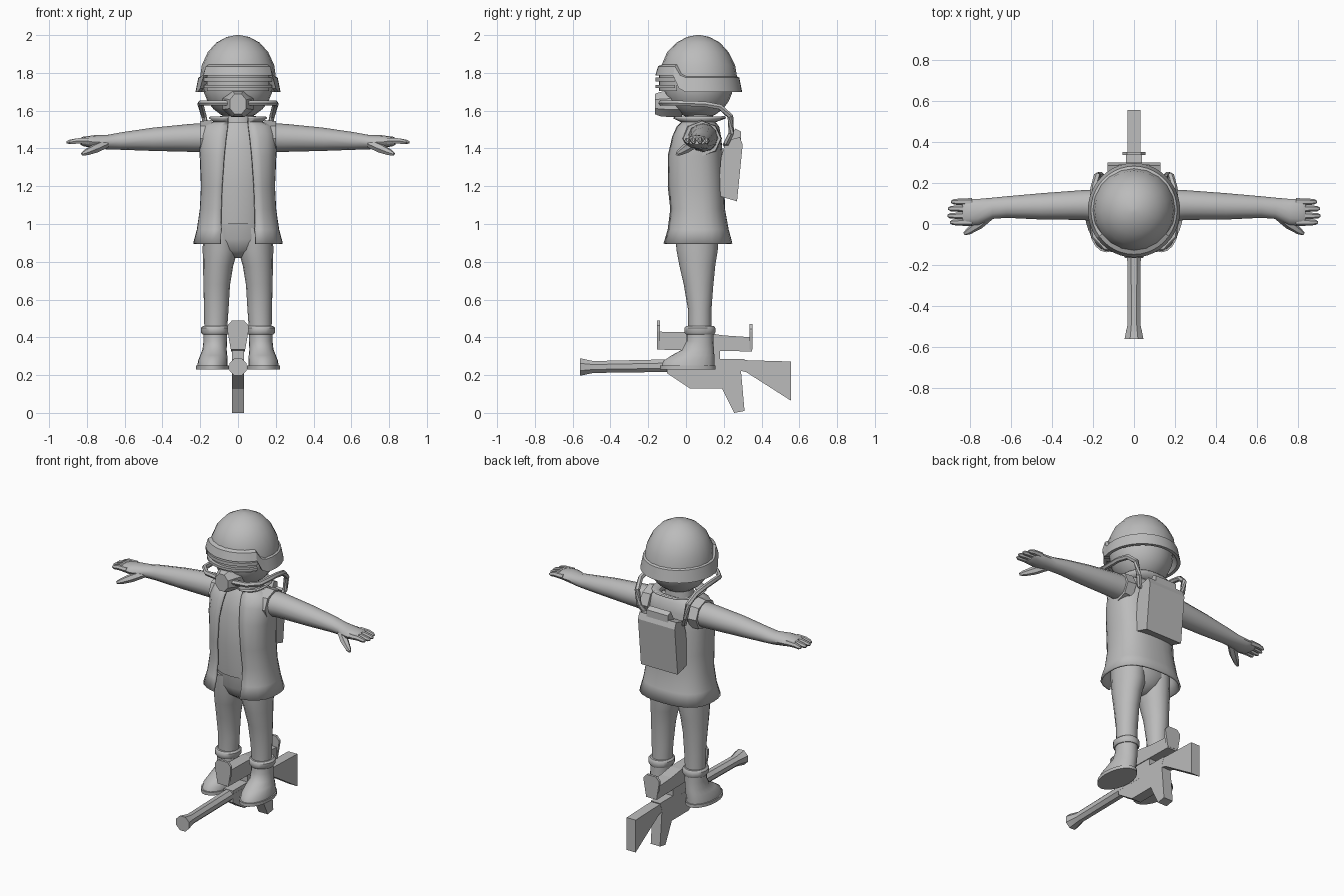
import bpy
import bmesh
from math import sin, cos, pi, asin, radians
from mathutils import Vector

if "Cube" in bpy.data.objects:
    bpy.data.objects.remove(bpy.data.objects["Cube"])

grey = bpy.data.materials.new("plain_grey")
grey.use_nodes = True
grey.diffuse_color = (0.5, 0.5, 0.5, 1)
grey.node_tree.nodes["Principled BSDF"].inputs["Base Color"].default_value = (0.5, 0.5, 0.5, 1)


def skin(name, rings, closed=True, caps=True, mirror=False, thick=0, smooth=40):
    """Join rings of points into one surface."""
    bm = bmesh.new()
    rows = [[bm.verts.new(p) for p in ring] for ring in rings]
    n = len(rows[0])
    for a, b in zip(rows, rows[1:]):
        for i in range(n if closed else n - 1):
            j = (i + 1) % n
            bm.faces.new((a[i], a[j], b[j], b[i]))
    if caps:
        bm.faces.new(rows[0])
        bm.faces.new(rows[-1])
    bmesh.ops.recalc_face_normals(bm, faces=bm.faces)
    mesh = bpy.data.meshes.new(name)
    bm.to_mesh(mesh)
    bm.free()
    mesh.materials.append(grey)
    obj = bpy.data.objects.new(name, mesh)
    bpy.context.collection.objects.link(obj)
    if thick:
        mod = obj.modifiers.new("thickness", "SOLIDIFY")
        mod.thickness = thick
        mod.offset = 0
    if mirror:
        obj.modifiers.new("mirror", "MIRROR")
    if smooth:
        bpy.ops.object.select_all(action="DESELECT")
        obj.select_set(True)
        bpy.context.view_layer.objects.active = obj
        bpy.ops.object.shade_smooth_by_angle(angle=radians(smooth))
    return obj


def upright(name, spec, n=16, **kw):
    """Loft along z; each entry is z, x0, x1, y0, y1."""
    rings = []
    for z, x0, x1, y0, y1 in spec:
        rings.append([((x0 + x1) / 2 + (x1 - x0) / 2 * cos(2 * pi * i / n),
                       (y0 + y1) / 2 + (y1 - y0) / 2 * sin(2 * pi * i / n), z) for i in range(n)])
    return skin(name, rings, **kw)


def sideways(name, spec, n=12, **kw):
    """Loft along x; each entry is x, y0, y1, z0, z1."""
    rings = []
    for x, y0, y1, z0, z1 in spec:
        rings.append([(x, (y0 + y1) / 2 + (y1 - y0) / 2 * cos(2 * pi * i / n),
                       (z0 + z1) / 2 + (z1 - z0) / 2 * sin(2 * pi * i / n)) for i in range(n)])
    return skin(name, rings, **kw)


def tube(name, path, radii, n=6, **kw):
    pts = [Vector(p) for p in path]
    rings = []
    for k, p in enumerate(pts):
        way = pts[min(k + 1, len(pts) - 1)] - pts[max(k - 1, 0)]
        q = way.to_track_quat("Z", "X")
        r = radii[k] if isinstance(radii, list) else radii
        rings.append([p + q @ Vector((r * cos(2 * pi * (i + .5) / n), r * sin(2 * pi * (i + .5) / n), 0))
                      for i in range(n)])
    return skin(name, rings, **kw)


def plate(name, outline, w, taper=1):
    """Extrude a y-z outline to half width w on both sides of the middle."""
    return skin(name, [[(s * w, y, z) for y, z in outline] for s in (-1, 1)], smooth=0)


# Head
bpy.ops.mesh.primitive_uv_sphere_add(segments=20, ring_count=12, radius=0.185, location=(0, 0.065, 1.74))
head = bpy.context.object
head.name = "head"
head.data.materials.append(grey)
bpy.ops.object.shade_smooth()

# Helmet dome, and a rim that rises over the face
upright("helmet_dome", [(1.78, -.2, .2, -.135, .27), (1.84, -.192, .192, -.13, .26), (1.91, -.16, .16, -.1, .225),
                        (1.96, -.115, .115, -.05, .18), (1.99, -.06, .06, .005, .125), (2.0, -.01, .01, .055, .075)], n=20)


def rim_ring(grow, front_z, back_z):
    ring = []
    for i in range(40):
        a = 2 * pi * i / 40
        x, y = (.2 + grow) * sin(a), .067 - (.205 + grow) * cos(a)
        t = min(1, max(0, (cos(a) - .42) * 6))
        ring.append((x, y, back_z + (front_z - back_z) * t))
    return ring


skin("helmet_rim", [rim_ring(-.012, 1.845, 1.785), rim_ring(.01, 1.835, 1.775), rim_ring(.025, 1.785, 1.70),
                    rim_ring(.005, 1.785, 1.70), rim_ring(-.02, 1.80, 1.74)], caps=False, smooth=30)


# Goggles: two curved bars and a recessed lens
def visor(name, r, z0, z1, depth):
    arc = [radians(-58 + 116 * i / 12) for i in range(13)]
    rings = [[(q * sin(a), .06 - q * 1.05 * cos(a), z) for a in arc]
             for q, z in ((r - depth, z0), (r, z0), (r, z1), (r - depth, z1))]
    skin(name, rings, closed=False, caps=False, smooth=30)


visor("goggle_lens", .193, 1.705, 1.79, .03)
visor("goggle_upper_bar", .212, 1.755, 1.775, .04)
visor("goggle_lower_bar", .212, 1.72, 1.735, .04)

# Breathing mask with hoses to the backpack
mask = [(-.165, .045, .058), (-.135, .062, .07), (-.08, .085, .075), (-.02, .08, .07)]
skin("mask", [[(w * cos(pi * i / 4 + pi / 8) * 1.05, y, 1.635 + h * sin(pi * i / 4 + pi / 8)) for i in range(8)]
              for y, w, h in mask], smooth=30)
tube("breathing_hose", [(.05, -.13, 1.64), (.14, -.115, 1.64), (.195, -.06, 1.64), (.2, .1, 1.635), (.195, .18, 1.62),
                        (.18, .235, 1.57), (.165, .24, 1.48), (.14, .215, 1.43), (.09, .21, 1.42)], .016, mirror=True)

# Torso and neck
upright("neck", [(1.45, -.1, .1, -.02, .15), (1.62, -.08, .08, 0, .14)])
upright("shirt", [(1.0, -.17, .17, -.075, .17), (1.2, -.17, .17, -.09, .175), (1.4, -.17, .17, -.075, .17),
                  (1.5, -.14, .14, -.045, .15), (1.54, -.09, .09, -.02, .14)], n=20)


# Open jacket with flared hem and turned-out collar
def jacket_ring(z, rx, y0, y1, gap):
    a0 = asin(gap / rx)
    ring = []
    for i in range(25):
        a = a0 + (2 * pi - 2 * a0) * i / 24
        s, c = sin(a), cos(a)
        k = (abs(s) ** 2.6 + abs(c) ** 2.6) ** (-1 / 2.6)
        ring.append((rx * k * s, (y0 + y1) / 2 - (y1 - y0) / 2 * k * c, z))
    return ring


jacket = [(.895, .232, -.12, .24, .088), (.97, .212, -.098, .22, .086), (1.08, .196, -.085, .2, .084),
          (1.2, .19, -.098, .198, .08), (1.36, .197, -.095, .19, .07), (1.46, .198, -.07, .18, .06),
          (1.515, .18, -.045, .17, .053), (1.54, .125, -.025, .15, .05), (1.565, .15, -.068, .21, .05)]
skin("jacket", [jacket_ring(*r) for r in jacket], closed=False, caps=False, thick=.012, smooth=45)
sideways("armhole_cuff", [(.14, -.03, .19, 1.355, 1.55), (.2, -.015, .185, 1.36, 1.545), (.2, .005, .17, 1.38, 1.53),
                          (.18, .01, .165, 1.38, 1.53)], n=8, mirror=True)

# Arms and hands
sideways("arm", [(.15, .01, .17, 1.38, 1.535), (.25, .02, .165, 1.382, 1.53), (.45, .022, .15, 1.387, 1.51),
                 (.62, .03, .135, 1.393, 1.485), (.69, .025, .128, 1.395, 1.472), (.76, -.005, .122, 1.4, 1.47),
                 (.82, -.008, .122, 1.412, 1.462), (.835, .005, .11, 1.42, 1.455)], mirror=True)
for i, (y, tip) in enumerate([(.008, .895), (.04, .908), (.075, .905), (.108, .89)]):
    tube("finger_%d" % (i + 1), [(.79, y, 1.44), (.85, y, 1.44), (tip - .012, y, 1.434), (tip, y, 1.432)],
         [.018, .016, .013, .006], mirror=True)
tube("thumb", [(.7, .045, 1.425), (.755, 0, 1.4), (.805, -.035, 1.378), (.826, -.048, 1.37)],
     [.024, .025, .017, .008], mirror=True)

# Trousers
upright("hips", [(.82, -.03, .03, .02, .1), (.86, -.12, .12, -.035, .15), (.92, -.185, .185, -.06, .175),
                 (1.04, -.175, .175, -.07, .175)], n=20)
upright("trouser_leg", [(.43, .058, .178, .012, .135), (.55, .05, .18, .01, .135), (.68, .042, .183, -.012, .145),
                        (.78, .025, .185, -.035, .155), (.86, .002, .187, -.05, .168), (.98, .0, .185, -.06, .172)],
        mirror=True)

# Boots
upright("boot", [(.245, .055, .215, -.13, .15), (.275, .055, .212, -.12, .15), (.305, .057, .2, -.075, .15),
                 (.335, .06, .188, -.02, .148), (.38, .058, .183, .003, .145), (.43, .058, .183, .003, .145)],
        n=20, mirror=True)
upright("boot_sole", [(.23, .048, .222, -.138, .157), (.25, .048, .222, -.138, .157)], n=20, mirror=True)
upright("boot_cuff", [(.415, .052, .188, 0, .15), (.425, .045, .196, -.008, .155), (.45, .045, .196, -.008, .155),
                      (.46, .055, .185, 0, .148)], mirror=True)

# Backpack
pack = [(.17, 1.15), (.27, 1.12), (.30, 1.42), (.285, 1.46), (.21, 1.44), (.185, 1.35)]
plate("backpack", pack, .13)
plate("backpack_top", [(.215, 1.42), (.29, 1.43), (.29, 1.49), (.26, 1.505)], .075)

# Rifle between the feet
tube("rifle_barrel", [(0, -.56, .243), (0, -.49, .243), (0, -.1, .25), (0, .1, .25)], [.05, .034, .036, .036], n=8)
plate("rifle_receiver", [(-.1, .285), (-.1, .21), (.02, .13), (.19, .13), (.255, 0), (.31, .01), (.29, .235),
                         (.31, .285), (.18, .285), (.18, .345), (.05, .345), (.05, .285)], .033)
plate("rifle_stock", [(.28, .28), (.28, .225), (.32, .215), (.555, .065), (.555, .272)], .032)
plate("rifle_sight_rail", [(-.15, .43), (-.15, .335), (.35, .325), (.35, .4), (.2, .41), (.1, .425)], .038)
for name, y, w, top in (("front_sight", -.145, .055, .488), ("rear_sight", .343, .055, .47)):
    shape = [(-.038, .335), (.038, .335), (w, .43), (w, top - .025), (w * .6, top), (-w * .6, top),
             (-w, top - .025), (-w, .43)]
    skin(name, [[(x, y + d, z) for x, z in shape] for d in (-.008, .008)], smooth=0)
